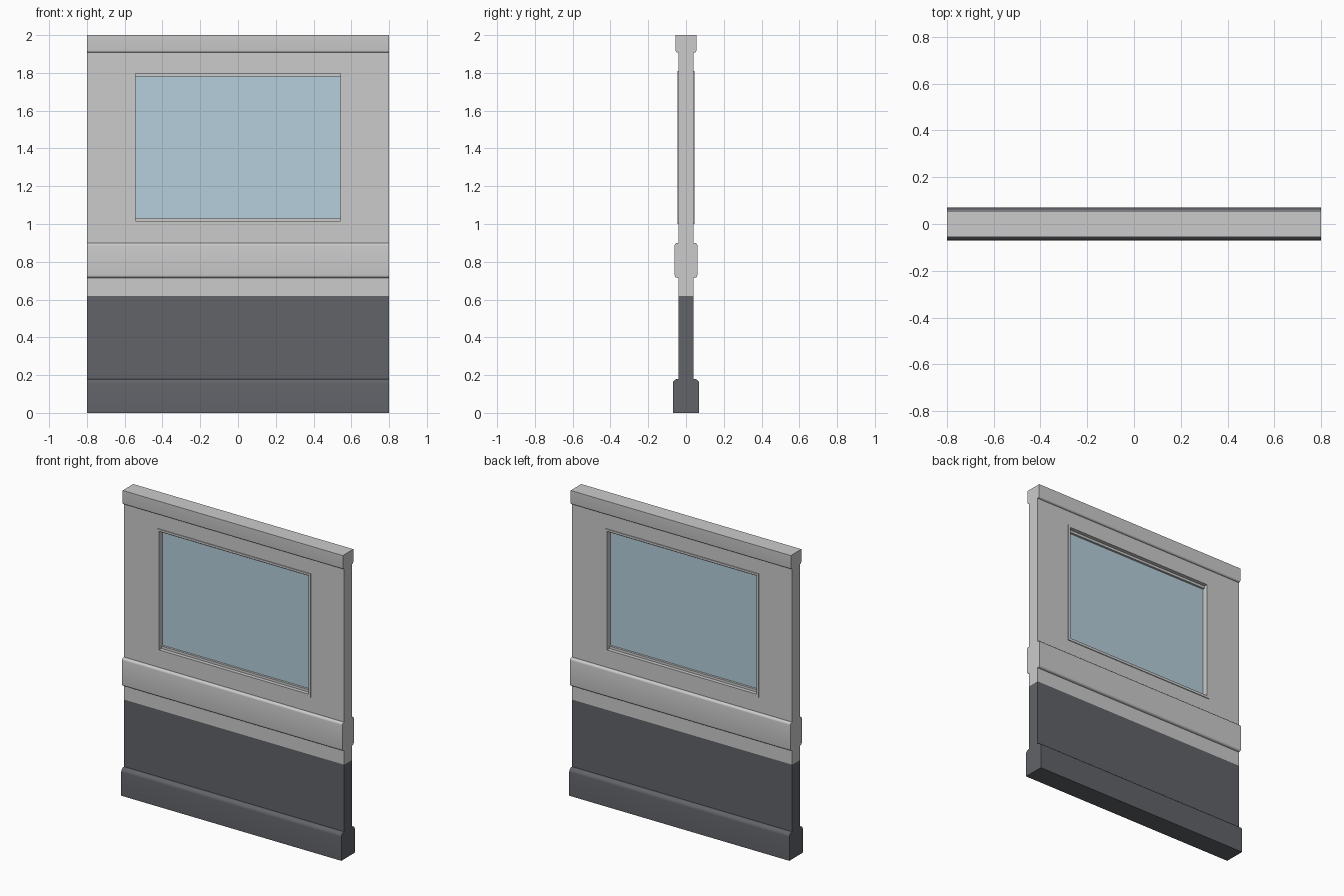
import bpy, bmesh
from math import sin, cos, pi

if "Cube" in bpy.data.objects:
    bpy.data.objects.remove(bpy.data.objects["Cube"])


def material(name, rgb):
    m = bpy.data.materials.new(name)
    m.diffuse_color = (*rgb, 1)
    m.use_nodes = True
    m.node_tree.nodes["Principled BSDF"].inputs["Base Color"].default_value = m.diffuse_color
    return m


def finish(name, bm, mat=None):
    bmesh.ops.recalc_face_normals(bm, faces=bm.faces)
    me = bpy.data.meshes.new(name)
    bm.to_mesh(me)
    bm.free()
    ob = bpy.data.objects.new(name, me)
    bpy.context.collection.objects.link(ob)
    if mat:
        me.materials.append(mat)
    return ob


def extrude(name, outline, axis, length, mat=None):
    """Extrude a closed 2D outline symmetrically along x or y."""
    place = (lambda p, t: (t, p[0], p[1])) if axis == 'x' else (lambda p, t: (p[0], t, p[1]))
    bm = bmesh.new()
    a, b = ([bm.verts.new(place(p, t)) for p in outline] for t in (-length / 2, length / 2))
    bm.faces.new(a)
    bm.faces.new(b)
    for i in range(len(a)):
        j = (i + 1) % len(a)
        bm.faces.new((a[i], a[j], b[j], b[i]))
    return finish(name, bm, mat)


def arc(y, z, r, a0, n=5):
    """Quarter-round corner about (y, z), starting at angle a0 degrees."""
    return [(y + r * cos(a0 * pi / 180 + pi / 2 * i / n),
             z + r * sin(a0 * pi / 180 + pi / 2 * i / n)) for i in range(n + 1)]


def both_sides(half):
    return half + [(-y, z) for y, z in reversed(half)]


def rect(x, z0, z1):
    return [(-x, z0), (x, z0), (x, z1), (-x, z1)]


def smooth(ob):
    bpy.ops.object.select_all(action='DESELECT')
    ob.select_set(True)
    bpy.context.view_layer.objects.active = ob
    bpy.ops.object.shade_smooth_by_angle(angle=pi / 6)


dark = material("dark_paint", (0.12, 0.125, 0.14))
glass = material("glass", (0.46, 0.62, 0.71))
T = 0.04   # half wall thickness
W = 1.6    # panel width

# Dark lower wall with rounded skirting
lower = extrude("lower_wall", both_sides(
    [(0.07, 0)] + arc(0.045, 0.155, 0.025, 0) + [(T, 0.18), (T, 0.62)]), 'x', W, dark)

# Upper wall with rounded waist rail and top rail
upper = extrude("upper_wall", both_sides(
    [(T, 0.62), (T, 0.715)] + arc(0.046, 0.729, 0.014, -90) + arc(0.046, 0.886, 0.014, 0)
    + [(T, 0.90), (T, 1.907)] + arc(0.043, 1.919, 0.012, -90) + [(0.055, 2.0)]), 'x', W)

# Window opening
cutter = extrude("window_cutter", rect(0.55, 1.01, 1.80), 'y', 0.4)
cutter.hide_render = True
mod = upper.modifiers.new("opening", 'BOOLEAN')
mod.operation, mod.solver, mod.object = 'DIFFERENCE', 'EXACT', cutter
bpy.context.view_layer.objects.active = upper
bpy.ops.object.modifier_apply(modifier="opening")
bpy.data.objects.remove(cutter)
smooth(lower)
smooth(upper)

# Window frame lining the opening, slightly proud on both faces
bm = bmesh.new()
loops = [[bm.verts.new((x, y, z)) for x, z in rect(*size)]
         for size, y in (((0.56, 1.0, 1.81), -0.045), ((0.56, 1.0, 1.81), 0.045),
                         ((0.543, 1.017, 1.796), 0.045), ((0.543, 1.017, 1.796), -0.045))]
for k in range(4):
    a, b = loops[k], loops[(k + 1) % 4]
    for i in range(4):
        j = (i + 1) % 4
        bm.faces.new((a[i], a[j], b[j], b[i]))
finish("window_frame", bm)

# Glazing bars along the bottom and top of the pane
for name, z0, z1 in (("bottom_bar", 1.017, 1.033), ("top_bar", 1.780, 1.796)):
    extrude(name, rect(0.543, z0, z1), 'y', 0.04)

# Glass pane
extrude("window_glass", rect(0.543, 1.033, 1.780), 'y', 0.012, glass)
